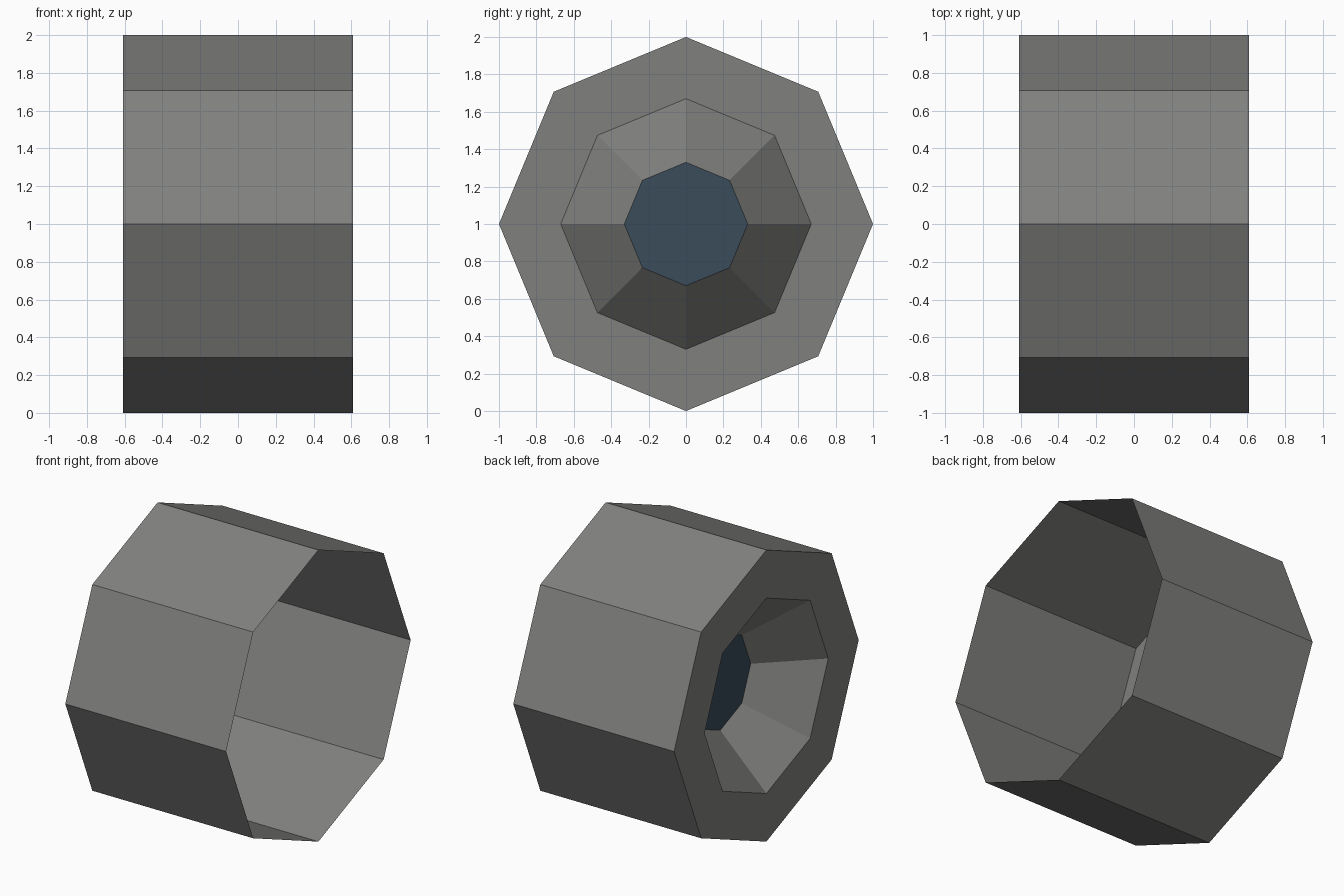
import bpy, bmesh, math

if "Cube" in bpy.data.objects:
    bpy.data.objects.remove(bpy.data.objects["Cube"])

SIDES, CENTRE_Z, HALF_W = 8, 1.0, 0.61


def material(name, colour):
    m = bpy.data.materials.new(name)
    m.diffuse_color = (*colour, 1.0)
    m.use_nodes = True
    m.node_tree.nodes["Principled BSDF"].inputs["Base Color"].default_value = m.diffuse_color
    return m


grey = material("grey", (0.216, 0.216, 0.209))
slate = material("slate blue", (0.042, 0.072, 0.102))


def loft(name, profile, mat, cap=False):
    """Sweep (x, radius) points around the x axis; cap closes the last loop."""
    bm = bmesh.new()
    loops = []
    for x, r in profile:
        loops.append([bm.verts.new((x, r * math.sin(i * math.tau / SIDES),
                                    CENTRE_Z + r * math.cos(i * math.tau / SIDES)))
                      for i in range(SIDES)])
    for a, b in zip(loops, loops[1:]):
        for i in range(SIDES):
            j = (i + 1) % SIDES
            bm.faces.new((a[i], b[i], b[j], a[j]))
    if cap:
        bm.faces.new(loops[-1])
    mesh = bpy.data.meshes.new(name)
    bm.to_mesh(mesh)
    bm.free()
    mesh.materials.append(mat)
    obj = bpy.data.objects.new(name, mesh)
    bpy.context.collection.objects.link(obj)
    return obj


# Tread tube, open on the +x end, folding into a side wall and a tapered recess
loft("wheel_shell", [(HALF_W, 1.0), (-HALF_W, 1.0), (-HALF_W, 0.67), (-0.26, 0.33)], grey)

# Flat hub plate closing the bottom of the recess
loft("hub_plate", [(-0.26, 0.33)], slate, cap=True)

# Make the hub plate face the outer (-x) side
hub = bpy.data.objects["hub_plate"].data
if hub.polygons[0].normal.x > 0:
    hub.flip_normals()
